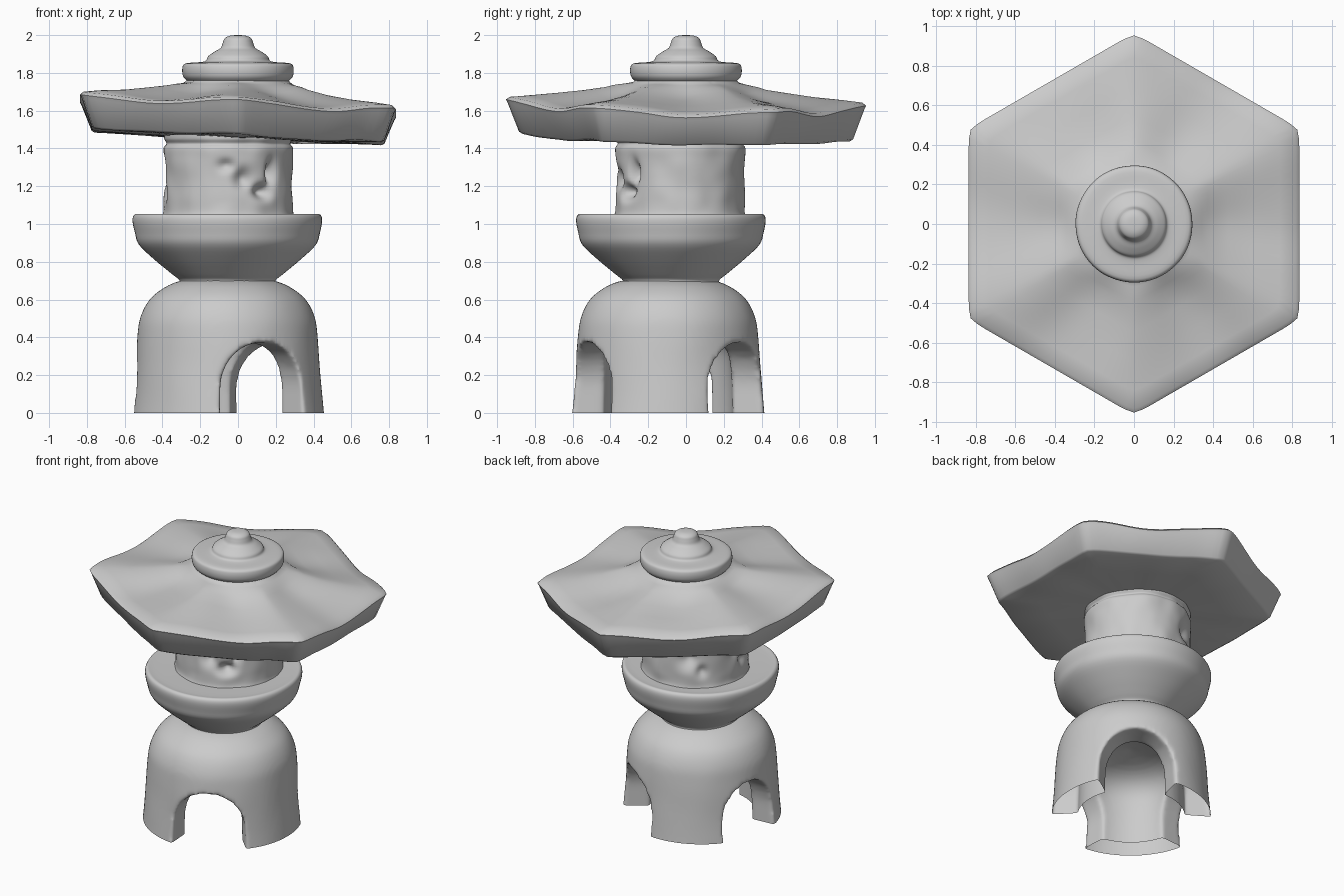
import bpy, bmesh
from math import sin, cos, pi, radians, degrees, exp
from mathutils import Vector, noise

if "Cube" in bpy.data.objects:
    bpy.data.objects.remove(bpy.data.objects["Cube"])


def spline(pts, steps=4):
    """Catmull-Rom refinement of a list of tuples."""
    out = []
    for i in range(len(pts) - 1):
        p = [Vector(pts[max(0, min(len(pts) - 1, i + k))]) for k in (-1, 0, 1, 2)]
        for s in range(steps):
            t = s / steps
            out.append(0.5 * (2 * p[1] + (p[2] - p[0]) * t
                              + (2 * p[0] - 5 * p[1] + 4 * p[2] - p[3]) * t * t
                              + (3 * p[1] - p[0] - 3 * p[2] + p[3]) * t ** 3))
    return out + [Vector(pts[-1])]


def finish(name, bm, angle=50):
    bmesh.ops.remove_doubles(bm, verts=bm.verts, dist=1e-5)
    bmesh.ops.recalc_face_normals(bm, faces=bm.faces)
    me = bpy.data.meshes.new(name)
    bm.to_mesh(me)
    bm.free()
    ob = bpy.data.objects.new(name, me)
    bpy.context.collection.objects.link(ob)
    smooth(ob, angle)
    return ob


def smooth(ob, angle):
    bpy.ops.object.select_all(action='DESELECT')
    ob.select_set(True)
    bpy.context.view_layer.objects.active = ob
    bpy.ops.object.shade_smooth_by_angle(angle=radians(angle))


def rings(name, rows, point, seg=96, closed=False, angle=50):
    """Stack of rings: point(row, theta) gives each position."""
    bm = bmesh.new()
    grid = [[bm.verts.new(point(r, 2 * pi * j / seg)) for j in range(seg)] for r in rows]
    pairs = list(zip(grid, grid[1:])) + ([(grid[-1], grid[0])] if closed else [])
    for a, b in pairs:
        for j in range(seg):
            k = (j + 1) % seg
            bm.faces.new((a[j], a[k], b[k], b[j]))
    return finish(name, bm, angle)


def lathe(name, profile, cx=0, cy=0, wobble=0.006, **kw):
    def point(row, th):
        r, z = row
        d = Vector((cos(th), sin(th), z * 2))
        r = max(r, 0) * (1 + wobble * noise.noise(d * 2.5))
        return (cx + r * cos(th), cy + r * sin(th), z)
    return rings(name, profile, point, **kw)


# Three-legged domed base: hollow bell cut by three arches
outer = spline([(0.52, -0.1), (0.51, 0), (0.492, 0.2), (0.478, 0.4), (0.46, 0.51),
                (0.41, 0.605), (0.325, 0.67), (0.25, 0.70)])
inner = spline([(0, 0.49), (0.2, 0.45), (0.305, 0.36), (0.335, 0.2), (0.345, -0.1)])
base = lathe("base_legs", outer + [Vector((0, 0.70))] + inner,
             -0.055, -0.095, closed=True)


def arch_cutter(angle, width):
    bm = bmesh.new()
    loops = []
    for r, w, h in ((0.06, 0.10, 0.235), (0.68, 0.335, 0.265)):
        shape = [(1.02, -0.3)] + [(cos(pi * i / 24), 0.12 + h * sin(pi * i / 24))
                                  for i in range(25)] + [(-1.02, -0.3)]
        w *= width
        loops.append([bm.verts.new((-0.055 + r * cos(angle) - u * w * sin(angle),
                                    -0.095 + r * sin(angle) + u * w * cos(angle), z))
                      for u, z in shape])
    a, b = loops
    for i in range(len(a)):
        k = (i + 1) % len(a)
        bm.faces.new((a[i], a[k], b[k], b[i]))
    bm.faces.new(a)
    bm.faces.new(b)
    ob = finish("arch_cutter", bm)
    ob.hide_render = True
    ob.hide_viewport = True
    return ob


cutters = [arch_cutter(radians(a), w) for a, w in ((55, 1), (166, 0.84), (294, 0.97))]
for c in cutters:
    m = base.modifiers.new("arch", 'BOOLEAN')
    m.operation = 'DIFFERENCE'
    m.solver = 'EXACT'
    m.object = c
m = base.modifiers.new("soften", 'REMESH')
m.mode = 'VOXEL'
m.voxel_size = 0.014
m = base.modifiers.new("round", 'SMOOTH')
m.factor = 0.5
m.iterations = 8

# Apply, then trim flat at the ground, leaving the feet open
dg = bpy.context.evaluated_depsgraph_get()
me = bpy.data.meshes.new_from_object(base.evaluated_get(dg))
base.modifiers.clear()
bm = bmesh.new()
bm.from_mesh(me)
bmesh.ops.bisect_plane(bm, geom=bm.verts[:] + bm.edges[:] + bm.faces[:],
                       plane_co=(0, 0, 0), plane_no=(0, 0, 1), clear_inner=True)
bm.to_mesh(me)
bm.free()
base.data = me
smooth(base, 60)
for c in cutters:
    bpy.data.objects.remove(c)

# Flared bowl platform
lathe("bowl_platform", spline([(0.27, 0.665), (0.255, 0.70), (0.295, 0.735), (0.385, 0.81),
                               (0.468, 0.89), (0.490, 0.955), (0.502, 1.02), (0.488, 1.052),
                               (0.44, 1.05), (0.25, 1.045)]), -0.055, -0.08)

# Lamp drum with irregular worn carvings: (azimuth, z, angular size, height, depth)
carvings = [(283, 1.24, 8, 0.05, 0.045), (303, 1.17, 9, 0.035, 0.07), (313, 1.27, 5, 0.06, 0.06),
            (268, 1.31, 7, 0.03, 0.03), (178, 1.28, 9, 0.06, 0.05), (188, 1.17, 7, 0.04, 0.03),
            (118, 1.25, 10, 0.06, 0.04), (132, 1.16, 6, 0.04, 0.03)]


def drum_point(row, th):
    r, z = row
    for a, cz, da, dz, depth in carvings:
        d = (degrees(th) - a + 180) % 360 - 180
        r -= depth * exp(-(d / da) ** 2 - ((z - cz) / dz) ** 2)
    r += 0.008 * noise.noise(Vector((cos(th) * 3, sin(th) * 3, z * 8)))
    return (-0.052 + r * cos(th), -0.03 + r * sin(th), z)


rings("lamp_drum", spline([(0.352, 1.035), (0.342, 1.07), (0.34, 1.15), (0.338, 1.25),
                           (0.342, 1.34), (0.343, 1.40), (0.328, 1.425), (0.34, 1.45),
                           (0.34, 1.48)], 6), drum_point, seg=144, angle=70)

# Six-sided roof, rows: corner radius, mid-edge height, corner lift, hexagon amount
roof_rows = [(0.20, 1.455, 0, 1), (0.60, 1.455, 0, 1), (0.875, 1.452, 0.006, 1),
             (0.895, 1.462, 0.007, 1), (0.955, 1.590, 0.03, 1), (0.965, 1.606, 0.034, 1),
             (0.945, 1.622, 0.034, 1), (0.85, 1.632, 0.034, 1), (0.70, 1.646, 0.034, 1),
             (0.55, 1.668, 0.03, 1), (0.43, 1.698, 0.02, 1), (0.39, 1.718, 0.012, 0.9),
             (0.32, 1.738, 0.004, 0.5), (0.28, 1.75, 0, 0), (0.26, 1.77, 0, 0)]


def roof_point(row, th):
    rad, z, lift, hexness = row
    d = (th - pi / 2) % (pi / 3) - pi / 6
    soft = (d * d + 0.0005) ** 0.5
    r = rad * (1 - hexness + hexness * cos(pi / 6) / cos(d))
    r *= 1 - 0.012 * exp(-((pi / 6 - abs(d)) / 0.035) ** 2)      # blunt corners
    z += lift * (1 - cos(6 * soft)) / 2
    x, y = r * cos(th), r * sin(th)
    fade = min(1, max(0, (r - 0.2) / 0.3))
    z += fade * (-0.045 * x - 0.018 * y + 0.012 * noise.noise(Vector((x, y, z)) * 4))
    return (x, y, z)


rings("roof", roof_rows, roof_point, seg=144, angle=60)

# Stepped cap and knob on top
lathe("roof_finial", spline([(0.25, 1.745), (0.275, 1.762), (0.292, 1.785), (0.295, 1.825),
                             (0.278, 1.850), (0.20, 1.857), (0.17, 1.865), (0.158, 1.888),
                             (0.125, 1.912), (0.092, 1.932), (0.080, 1.960), (0.070, 1.983),
                             (0.042, 1.997), (0, 2.0)]))
